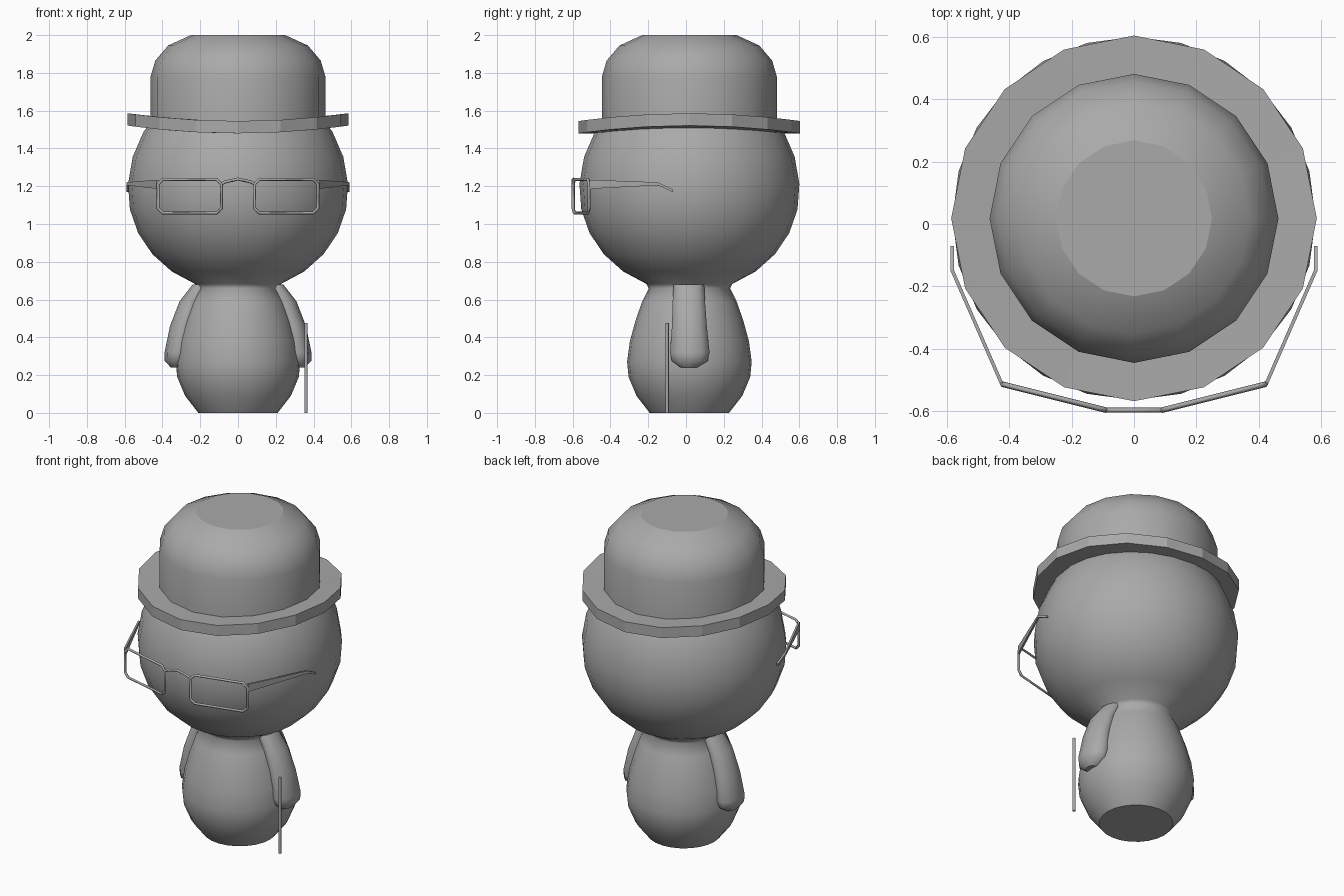
import bpy, bmesh, math
from mathutils import Vector

if "Cube" in bpy.data.objects:
    bpy.data.objects.remove(bpy.data.objects["Cube"], do_unlink=True)

grey = bpy.data.materials.new("plain grey")
grey.use_nodes = True
grey.diffuse_color = (0.4, 0.4, 0.4, 1)
grey.node_tree.nodes["Principled BSDF"].inputs["Base Color"].default_value = (0.4, 0.4, 0.4, 1)

CENTRE_Y = 0.018


def loft(name, rings, smooth=True, caps=True):
    """Skin a list of point rings; end caps stay flat shaded."""
    bm = bmesh.new()
    rows = [[bm.verts.new(p) for p in ring] for ring in rings]
    for a, b in zip(rows, rows[1:]):
        for i in range(len(a)):
            j = (i + 1) % len(a)
            bm.faces.new((a[i], a[j], b[j], b[i])).smooth = smooth
    if caps:
        for row in (rows[0], rows[-1]):
            bm.faces.new(row)
    bmesh.ops.recalc_face_normals(bm, faces=bm.faces)
    mesh = bpy.data.meshes.new(name)
    bm.to_mesh(mesh)
    bm.free()
    mesh.materials.append(grey)
    obj = bpy.data.objects.new(name, mesh)
    bpy.context.collection.objects.link(obj)
    return obj


def ellipse(x, y, z, rx, ry, sides):
    return [Vector((x + rx * math.cos(math.tau * i / sides),
                    y + ry * math.sin(math.tau * i / sides), z)) for i in range(sides)]


def lathe(name, profile, sides, **options):
    return loft(name, [ellipse(0, CENTRE_Y, z, r, r, sides) for r, z in profile], **options)


def wire(name, points, cyclic, radius):
    """Thin bar following a path."""
    curve = bpy.data.curves.new(name, "CURVE")
    curve.dimensions = "3D"
    curve.bevel_depth = radius
    curve.bevel_resolution = 0
    curve.use_fill_caps = True
    spline = curve.splines.new("POLY")
    spline.points.add(len(points) - 1)
    for point, co in zip(spline.points, points):
        point.co = (*co, 1)
    spline.use_cyclic_u = cyclic
    curve.materials.append(grey)
    obj = bpy.data.objects.new(name, curve)
    bpy.context.collection.objects.link(obj)


# Body and head share one turned skin, joined at the neck
profile = [(0.21, 0), (0.28, 0.09), (0.322, 0.19), (0.33, 0.27), (0.315, 0.38),
           (0.285, 0.49), (0.25, 0.59), (0.215, 0.66)]
for step in range(11):
    angle = math.radians(-67 + 14 * step)
    height = 0.54 if angle < 0 else 0.6
    profile.append((0.583 * math.cos(angle), 1.18 + height * math.sin(angle)))
lathe("body_and_head", profile, 24)

# Hat: domed crown with flat top, and a brim that rises at the sides
lathe("hat_crown", [(0.463, 1.5), (0.463, 1.78), (0.438, 1.865),
                    (0.37, 1.945), (0.25, 2.0)], 16)
brim = lathe("hat_brim", [(0.4, 1.545), (0.4, 1.48), (0.586, 1.48),
                          (0.586, 1.545), (0.4, 1.545)], 16, smooth=False, caps=False)
for vert in brim.data.vertices:
    vert.co.z += 0.12 * vert.co.x ** 2

# Glasses bridge
wire("glasses_bridge", [(-0.09, -0.597, 1.21), (-0.07, -0.597, 1.222), (0, -0.597, 1.238),
                        (0.07, -0.597, 1.222), (0.09, -0.597, 1.21)], False, 0.008)

for side, s in (("left", 1), ("right", -1)):
    # Arms lie close against the body, ending in a blunt hand
    arm = [(0.19, 0.015, 0.68, 0.05, 0.085), (0.245, 0.015, 0.59, 0.065, 0.09),
           (0.29, 0.018, 0.46, 0.07, 0.097), (0.315, 0.02, 0.32, 0.074, 0.11),
           (0.32, 0.02, 0.275, 0.068, 0.1), (0.32, 0.015, 0.24, 0.035, 0.045)]
    loft(side + "_arm", [ellipse(s * x, y, z, rx, ry, 10) for x, y, z, rx, ry in arm])

    # Open lens frames with clipped corners, swept back towards the ears
    inner, outer, low, high, cut = 0.088, 0.423, 1.058, 1.236, 0.025
    outline = [(inner + cut, low), (outer - cut, low), (outer, low + cut), (outer, high - cut),
               (outer - cut, high), (inner + cut, high), (inner, high - cut), (inner, low + cut)]
    wire(side + "_lens_frame",
         [(s * x, -0.597 + 0.25 * (x - inner), z) for x, z in outline], True, 0.009)

    # Temples taper backwards and hook down at the ear
    temple = [(0.425, -0.51, 1.21, 0.024), (0.583, -0.148, 1.213, 0.008),
              (0.583, -0.07, 1.176, 0.007)]
    loft(side + "_temple", [[Vector((s * (x + dx), y, z + dz)) for dx, dz in
                             ((-0.006, -h), (0.006, -h), (0.006, h), (-0.006, h))]
                            for x, y, z, h in temple], smooth=False)

# Walking cane
loft("cane", [ellipse(0.36, -0.1, z, 0.009, 0.009, 8) for z in (0, 0.475)])
